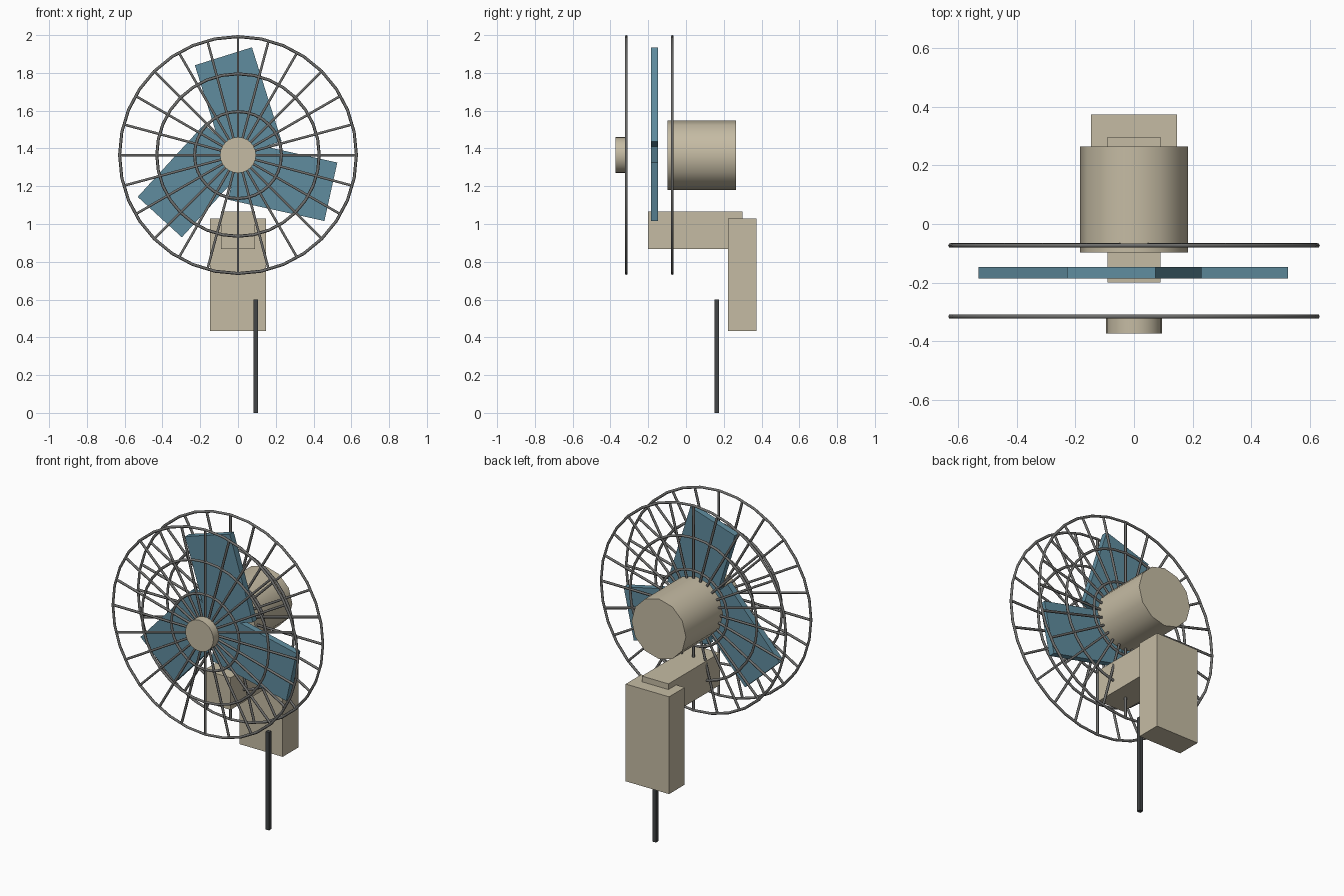
import bpy, bmesh
from math import radians, pi
from mathutils import Matrix, Vector

cube = bpy.data.objects.get("Cube")
if cube:
    bpy.data.objects.remove(cube, do_unlink=True)

AXIS = Vector((0, 0, 1.365))   # fan axis height
CAGE_R, WIRE, SPOKES = 0.627, 0.008, 24


def material(name, rgb):
    m = bpy.data.materials.new(name)
    m.use_nodes = True
    m.diffuse_color = (*rgb, 1)
    m.node_tree.nodes["Principled BSDF"].inputs["Base Color"].default_value = (*rgb, 1)
    return m


beige = material("beige casing", (0.56, 0.50, 0.37))
blue = material("blue blade", (0.115, 0.265, 0.345))
grey = material("grey wire", (0.16, 0.16, 0.155))
dark = material("dark pole", (0.055, 0.06, 0.062))


def finish(name, bm, mat, smooth=None):
    bmesh.ops.recalc_face_normals(bm, faces=bm.faces)
    mesh = bpy.data.meshes.new(name)
    bm.to_mesh(mesh)
    bm.free()
    mesh.materials.append(mat)
    ob = bpy.data.objects.new(name, mesh)
    bpy.context.collection.objects.link(ob)
    if smooth:
        bpy.ops.object.select_all(action="DESELECT")
        ob.select_set(True)
        bpy.context.view_layer.objects.active = ob
        bpy.ops.object.shade_smooth_by_angle(angle=radians(smooth))
    return ob


def box(name, lo, hi, mat, turn=Matrix()):
    lo, hi = Vector(lo), Vector(hi)
    bm = bmesh.new()
    m = Matrix.Translation((lo + hi) / 2) @ Matrix.Diagonal((*(hi - lo), 1))
    bmesh.ops.create_cube(bm, size=1, matrix=turn @ m)
    return finish(name, bm, mat)


def drum(name, radius, y0, y1, sides):
    # cylinder lying along the fan axis
    bm = bmesh.new()
    m = Matrix.Translation(AXIS + Vector((0, (y0 + y1) / 2, 0))) @ Matrix.Rotation(pi / 2, 4, "X")
    bmesh.ops.create_cone(bm, cap_ends=True, segments=sides, radius1=radius,
                          radius2=radius, depth=y1 - y0, matrix=m)
    return finish(name, bm, beige, 40)


def ring(bm, radius, centre, segments=32, sides=6):
    # wire hoop swept around the fan axis
    loops = []
    for i in range(segments):
        turn = Matrix.Translation(centre) @ Matrix.Rotation(2 * pi * i / segments, 4, "Y")
        loop = []
        for j in range(sides):
            off = Matrix.Rotation(2 * pi * j / sides, 3, "Z") @ Vector((WIRE, 0, 0))
            loop.append(bm.verts.new(turn @ Vector((radius + off.x, off.y, 0))))
        loops.append(loop)
    for i in range(segments):
        a, b = loops[i], loops[(i + 1) % segments]
        for j in range(sides):
            k = (j + 1) % sides
            bm.faces.new((a[j], a[k], b[k], b[j]))


def cage(name, y):
    centre = AXIS + Vector((0, y, 0))
    bm = bmesh.new()
    for r in (CAGE_R, 0.43, 0.23):
        ring(bm, r, centre)
    for i in range(SPOKES):
        m = (Matrix.Translation(centre) @ Matrix.Rotation(2 * pi * i / SPOKES, 4, "Y")
             @ Matrix.Translation((0, 0, CAGE_R / 2)))
        bmesh.ops.create_cone(bm, cap_ends=True, segments=6, radius1=0.0075,
                              radius2=0.0075, depth=CAGE_R, matrix=m)
    return finish(name, bm, grey, 65)


# Wire guards
cage("front_guard", -0.316)
cage("rear_guard", -0.073)

# Hub cap and motor
drum("front_hub_cap", 0.095, -0.374, -0.318, 24)
drum("motor_housing", 0.184, -0.097, 0.264, 12)

# Three offset flat blades
for i in range(3):
    turn = Matrix.Translation(AXIS) @ Matrix.Rotation(radians(-17.5 + 120 * i), 4, "Y")
    box(f"blade_{i + 1}", (-0.075, -0.186, 0), (0.242, -0.147, 0.522), blue, turn)

# Mounting arm and rear box
box("mounting_arm", (-0.09, -0.2, 0.868), (0.09, 0.298, 1.065), beige)
box("rear_box", (-0.147, 0.223, 0.434), (0.147, 0.374, 1.03), beige)

# Thin pole
box("pole", (0.081, 0.15, 0), (0.105, 0.175, 0.6), dark)
